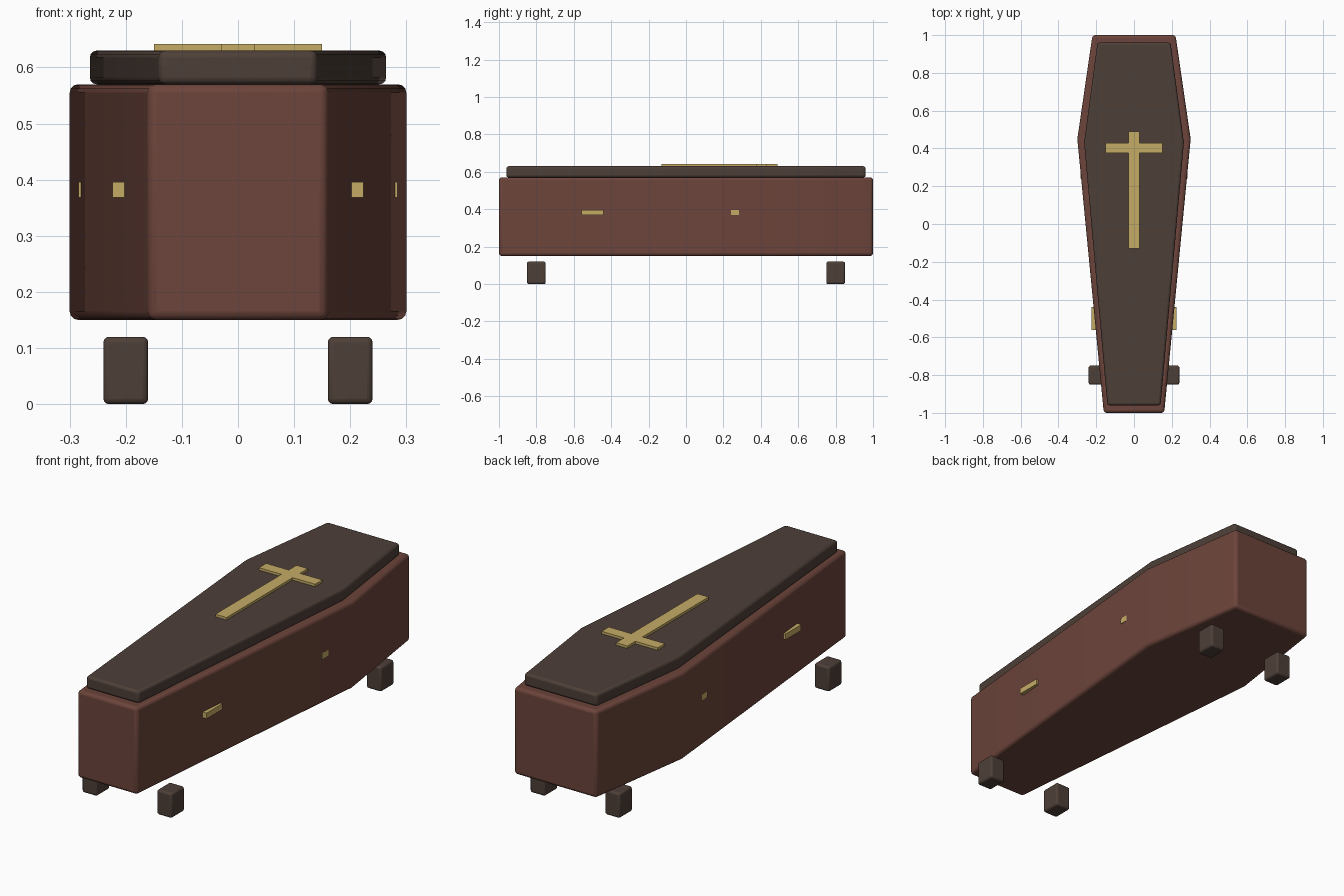
import bpy, bmesh
from math import radians

if "Cube" in bpy.data.objects:
    bpy.data.objects.remove(bpy.data.objects["Cube"])


def material(name, rgb):
    m = bpy.data.materials.new(name)
    m.diffuse_color = (*rgb, 1)
    m.use_nodes = True
    m.node_tree.nodes["Principled BSDF"].inputs["Base Color"].default_value = m.diffuse_color
    return m


WOOD = material("red_wood", (0.15, 0.058, 0.043))
DARK = material("dark_wood", (0.075, 0.05, 0.039))
BRASS = material("brass", (0.56, 0.41, 0.13))


def prism(name, outline, z0, z1, mat, bevel=0):
    """Extrude a closed outline from z0 to z1, with optional rounded edges."""
    bm = bmesh.new()
    base = bm.faces.new([bm.verts.new((x, y, z0)) for x, y in outline])
    ext = bmesh.ops.extrude_face_region(bm, geom=[base])["geom"]
    top = [v for v in ext if isinstance(v, bmesh.types.BMVert)]
    bmesh.ops.translate(bm, verts=top, vec=(0, 0, z1 - z0))
    # keep the base cap when the extrude removes it
    if len(bm.faces) < len(outline) + 2:
        bmesh.ops.holes_fill(bm, edges=bm.edges[:])
    bmesh.ops.recalc_face_normals(bm, faces=bm.faces[:])
    mesh = bpy.data.meshes.new(name)
    bm.to_mesh(mesh)
    bm.free()
    mesh.materials.append(mat)
    ob = bpy.data.objects.new(name, mesh)
    bpy.context.collection.objects.link(ob)
    if bevel:
        mod = ob.modifiers.new("rounded_edges", "BEVEL")
        mod.width, mod.segments = bevel, 3
        mod.limit_method, mod.angle_limit = "ANGLE", radians(30)
        bpy.context.view_layer.objects.active = ob
        ob.select_set(True)
        bpy.ops.object.shade_smooth_by_angle(angle=radians(30))
        ob.select_set(False)
    return ob


def box(name, x, y, z, mat, bevel=0):
    outline = [(x[0], y[0]), (x[1], y[0]), (x[1], y[1]), (x[0], y[1])]
    return prism(name, outline, z[0], z[1], mat, bevel)


def hexagon(sx, sy):
    half = [(0.16, -1), (0.30, 0.45), (0.22, 1)]
    right = [(x * sx, y * sy) for x, y in half]
    return right + [(-x, y) for x, y in reversed(right)]


# Six-sided body and lid
prism("coffin_body", hexagon(1, 1), 0.15, 0.57, WOOD, 0.015)
prism("coffin_lid", hexagon(0.88, 0.96), 0.57, 0.63, DARK, 0.012)

# Cross on the lid
box("cross_upright", (-0.03, 0.03), (-0.13, 0.49), (0.63, 0.642), BRASS)
box("cross_bar", (-0.15, 0.15), (0.375, 0.43), (0.63, 0.642), BRASS)

# Side handles and feet, on both sides
for side, s in (("left", -1), ("right", 1)):
    for end, x, y in (("foot", 0.21, -0.5), ("head", 0.27, 0.3)):
        box(f"{side}_{end}_handle", sorted((s * (x - 0.014), s * (x + 0.014))),
            (y - 0.06, y + 0.06), (0.368, 0.396), BRASS)
    for end, y in (("front", -0.8), ("back", 0.8)):
        box(f"{side}_{end}_leg", sorted((s * 0.16, s * 0.24)),
            (y - 0.05, y + 0.05), (0, 0.12), DARK, 0.01)
